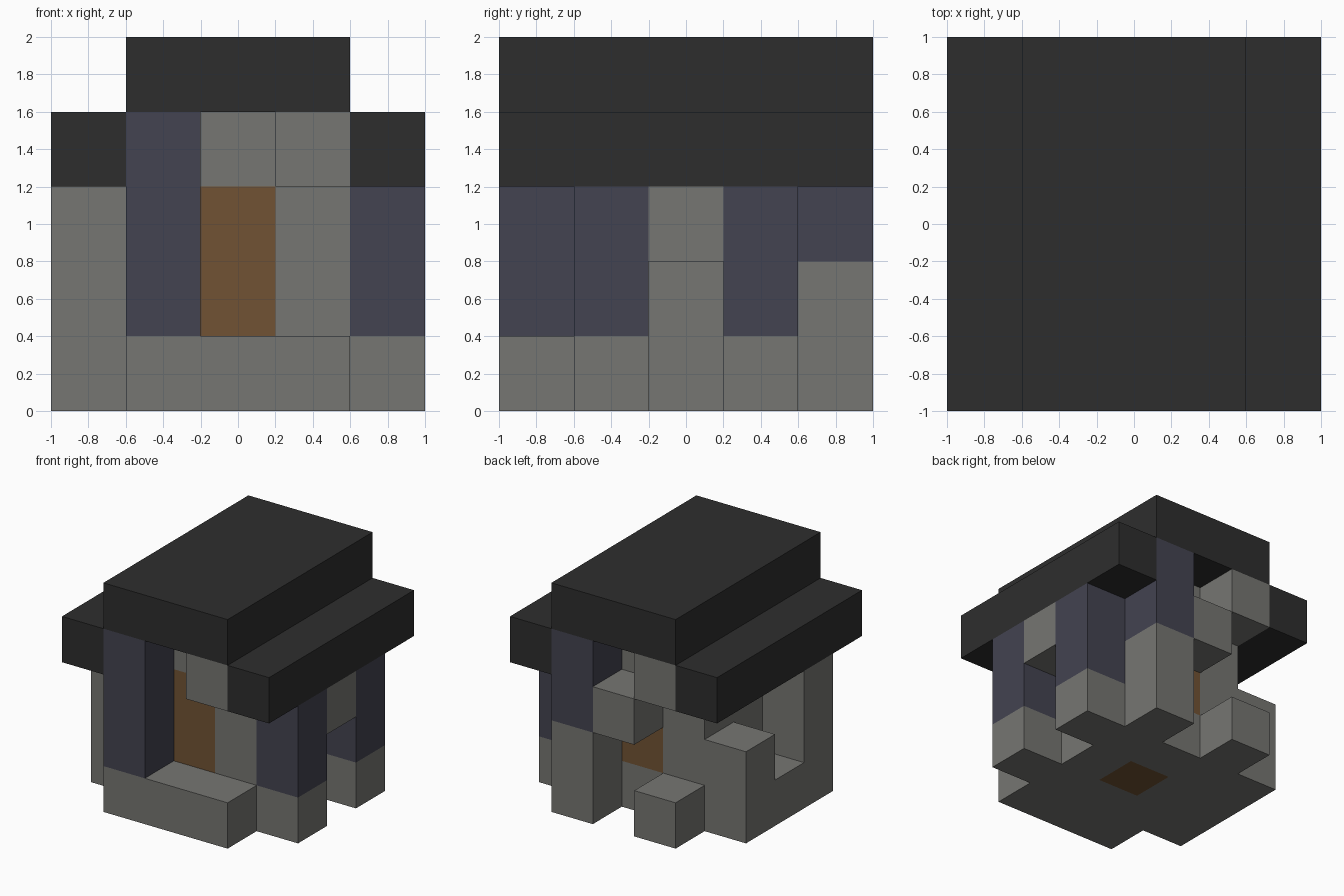
import bpy
import bmesh

default_cube = bpy.data.objects.get("Cube")
if default_cube:
    bpy.data.objects.remove(default_cube, do_unlink=True)

BLOCK = 0.4   # edge length of one building block
HALF = 2.5    # half the width of the house, in blocks


def make_material(name, rgb):
    mat = bpy.data.materials.new(name)
    mat.use_nodes = True
    color = (*rgb, 1.0)
    mat.diffuse_color = color
    bsdf = mat.node_tree.nodes["Principled BSDF"]
    bsdf.inputs["Base Color"].default_value = color
    bsdf.inputs["Roughness"].default_value = 0.9
    return mat


stone = make_material("grey stone", (0.18, 0.18, 0.168))
slate = make_material("blue slate", (0.056, 0.056, 0.082))
wood = make_material("brown wood", (0.164, 0.086, 0.034))
tile = make_material("charcoal roof", (0.027, 0.027, 0.027))


def block(name, mat, x, y, z):
    """Box spanning the given (start, end) block ranges."""
    spans = (x, y, z)
    shift = (HALF, HALF, 0)
    mesh = bpy.data.meshes.new(name)
    bm = bmesh.new()
    bmesh.ops.create_cube(bm, size=1)
    for v in bm.verts:
        for axis, (start, end) in enumerate(spans):
            edge = end if v.co[axis] > 0 else start
            v.co[axis] = (edge - shift[axis]) * BLOCK
    bm.to_mesh(mesh)
    bm.free()
    mesh.materials.append(mat)
    obj = bpy.data.objects.new(name, mesh)
    bpy.context.collection.objects.link(obj)
    return obj


# Stepped roof
block("roof_top", tile, (1, 4), (0, 5), (4, 5))
for side, x in (("right", 0), ("left", 4)):
    block(f"roof_eave_{side}", tile, (x, x + 1), (0, 5), (3, 4))

# Core walls
for side, x in (("right", 1), ("left", 3)):
    block(f"core_wall_{side}", stone, (x, x + 1), (1, 4), (0, 4))
block("floor_beam", wood, (2, 3), (2, 3), (0, 1))

# Front: step, door, lintel and tall pillar
block("front_step", stone, (1, 4), (0, 1), (0, 1))
block("door_sill", stone, (2, 3), (1, 2), (0, 1))
block("front_door", wood, (2, 3), (1, 2), (1, 3))
block("door_lintel", stone, (2, 3), (1, 2), (3, 4))
block("front_pillar", slate, (1, 2), (0, 1), (1, 4))
block("front_bracket", stone, (3, 4), (0, 1), (3, 4))

# Left side: two slate posts on stone feet, ledge between them
for place, y in (("front", 1), ("back", 3)):
    block(f"left_{place}_foot", stone, (4, 5), (y, y + 1), (0, 1))
    block(f"left_{place}_post", slate, (4, 5), (y, y + 1), (1, 3))
block("left_ledge", stone, (4, 5), (2, 3), (2, 3))

# Right side: broken buttress wall with uneven heights
for place, y, height in (("front", 1, 3), ("middle", 2, 1), ("back", 3, 2)):
    block(f"right_{place}_buttress", stone, (0, 1), (y, y + 1), (0, height))

# Back: window panel, hood, pillar, loose block and bracket
block("back_sill", stone, (2, 3), (3, 4), (0, 1))
block("back_panel", wood, (2, 3), (3, 4), (1, 2))
block("back_upper_wall", stone, (2, 3), (3, 4), (2, 4))
block("back_hood", stone, (2, 3), (4, 5), (2, 3))
block("back_pillar_base", stone, (3, 4), (4, 5), (0, 2))
block("back_pillar", slate, (3, 4), (4, 5), (2, 4))
block("back_step", stone, (1, 2), (4, 5), (0, 1))
block("back_bracket", stone, (1, 2), (4, 5), (3, 4))
